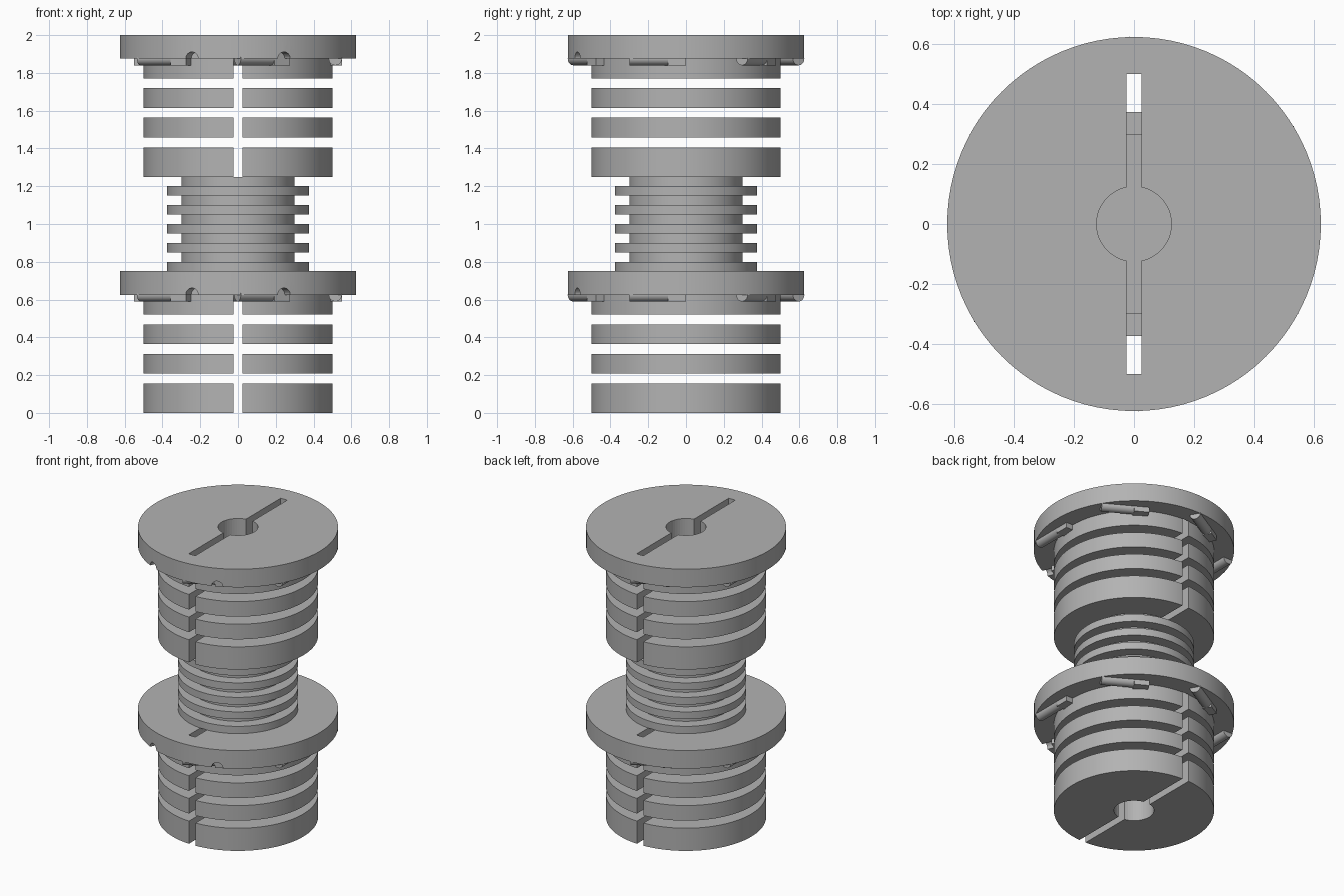
import bpy
import bmesh
from math import radians
from mathutils import Matrix

if "Cube" in bpy.data.objects:
    bpy.data.objects.remove(bpy.data.objects["Cube"])

grey = bpy.data.materials.new("plain grey")
grey.use_nodes = True
grey.diffuse_color = (0.45, 0.45, 0.45, 1)
grey.node_tree.nodes["Principled BSDF"].inputs["Base Color"].default_value = grey.diffuse_color

SEGMENTS = 96


def make(name, build):
    """Make an object from a function that fills a bmesh."""
    bm = bmesh.new()
    build(bm)
    mesh = bpy.data.meshes.new(name)
    bm.to_mesh(mesh)
    bm.free()
    mesh.materials.append(grey)
    ob = bpy.data.objects.new(name, mesh)
    bpy.context.collection.objects.link(ob)
    return ob


def disc(name, radius, z0, z1, segments=SEGMENTS):
    return make(name, lambda bm: bmesh.ops.create_cone(
        bm, cap_ends=True, segments=segments, radius1=radius, radius2=radius,
        depth=z1 - z0, matrix=Matrix.Translation((0, 0, (z0 + z1) / 2))))


def cube(bm, size, matrix):
    bmesh.ops.create_cube(bm, size=1, matrix=matrix @ Matrix.Diagonal((*size, 1)))


def rod(bm, radius, length, matrix):
    bmesh.ops.create_cone(bm, cap_ends=True, segments=24, radius1=radius,
                          radius2=radius, depth=length, matrix=matrix)


def cut(ob, cutters):
    for cutter in cutters:
        cutter.hide_render = True
        cutter.hide_set(True)
        mod = ob.modifiers.new("cut", "BOOLEAN")
        mod.operation = "DIFFERENCE"
        mod.solver = "EXACT"
        mod.object = cutter


def smooth(ob):
    bpy.ops.object.select_all(action="DESELECT")
    ob.select_set(True)
    bpy.context.view_layer.objects.active = ob
    bpy.ops.object.shade_smooth_by_angle(angle=radians(30))


# Cutters for the central bore and the long slot, used by both end sections
bore = disc("bore_cutter", 0.125, -0.1, 2.1, 48)
slot = make("slot_cutter", lambda bm: cube(bm, (0.05, 1.002, 2.2), Matrix.Translation((0, 0, 1))))
parts = []


def clip(bm, angle, z):
    """Rod and block lying under the flange, along the tangent."""
    turn = Matrix.Rotation(radians(angle), 4, "Z")
    rod(bm, 0.035, 0.22, turn @ Matrix.Translation((0.515, -0.19, z))
        @ Matrix.Rotation(radians(90), 4, "X"))
    cube(bm, (0.06, 0.095, 0.06), turn @ Matrix.Translation((0.52, -0.0475, z - 0.005)))


def notches(bm, z):
    """Small round grooves under the front of the rim."""
    for angle in (-113, -67):
        rod(bm, 0.036, 0.12, Matrix.Rotation(radians(angle), 4, "Z")
            @ Matrix.Translation((0.61, 0, z)) @ Matrix.Rotation(radians(90), 4, "Y"))


# Two matching end sections: four split discs under a wide flange
for label, base in (("lower", 0), ("upper", 1.25)):
    pitch, gap = 0.15625, 0.052
    for i in range(4):
        z0 = base + i * pitch + (gap if i else 0)
        ring = disc(f"{label}_split_disc_{i + 1}", 0.5, z0, base + (i + 1) * pitch)
        cut(ring, [bore, slot])
        parts.append(ring)
    under = base + 0.625
    flange = disc(f"{label}_flange", 0.625, under, base + 0.75)
    groove = make(f"{label}_notch_cutter", lambda bm: notches(bm, under))
    cut(flange, [bore, slot, groove])
    parts.append(flange)
    for n in range(6):
        parts.append(make(f"{label}_clip_{n + 1}", lambda bm: clip(bm, n * 60, under)))

# Solid ribbed neck between the sections
parts.append(disc("neck_core", 0.3, 0.75, 1.25))
for i in range(5):
    z0 = 0.75 + i * 0.1
    parts.append(disc(f"neck_rib_{i + 1}", 0.375, z0, z0 + 0.05))

for part in parts:
    smooth(part)
